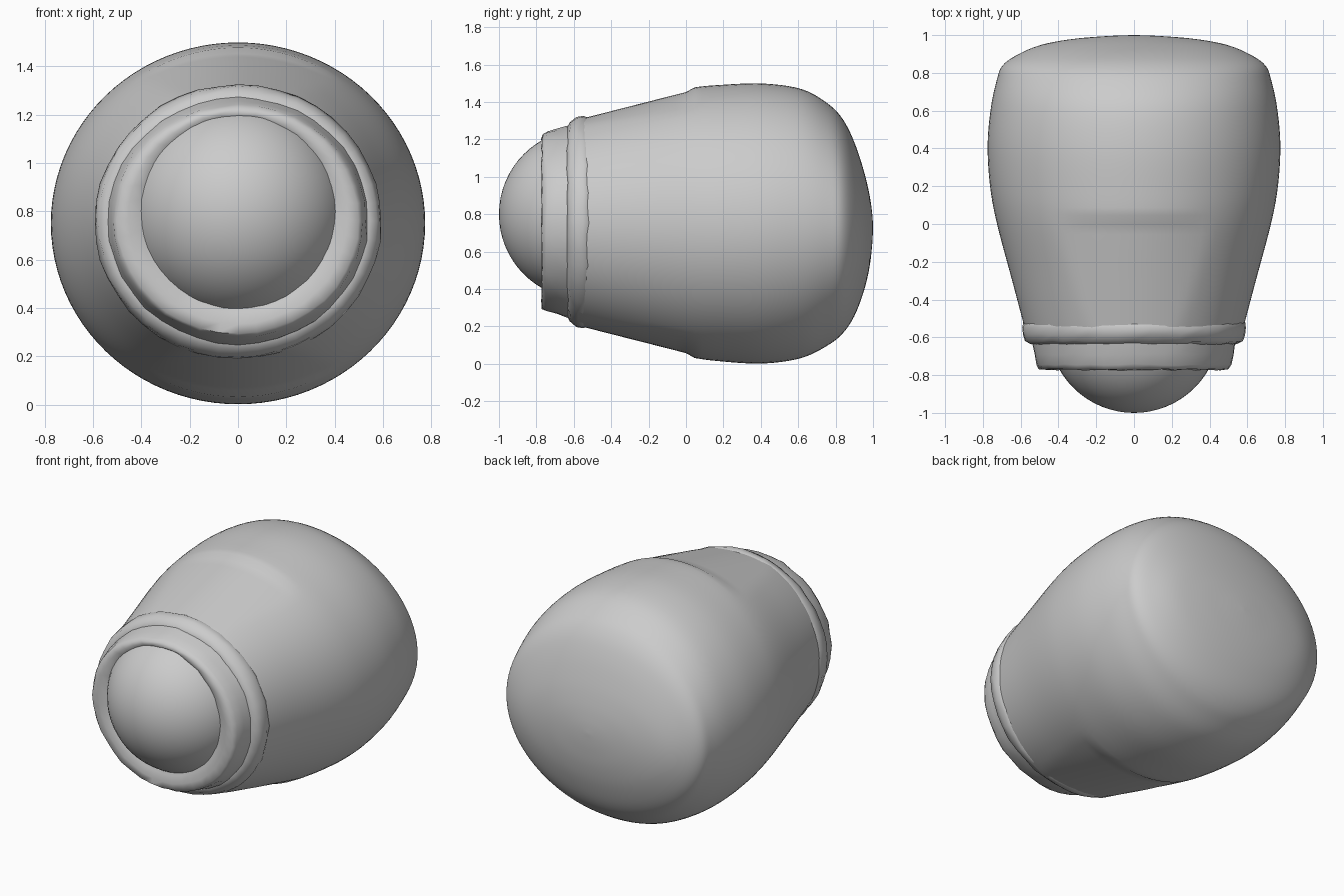
import bpy, bmesh, math, random
from mathutils import Vector

random.seed(4)
old = bpy.data.objects.get("Cube")
if old:
    bpy.data.objects.remove(old, do_unlink=True)

GREY = (0.6, 0.6, 0.6, 1)
mat = bpy.data.materials.new("plain grey")
mat.use_nodes = True
mat.diffuse_color = GREY
mat.node_tree.nodes["Principled BSDF"].inputs["Base Color"].default_value = GREY


def finish(bm, name, angle):
    bmesh.ops.recalc_face_normals(bm, faces=bm.faces)
    mesh = bpy.data.meshes.new(name)
    bm.to_mesh(mesh)
    bm.free()
    obj = bpy.data.objects.new(name, mesh)
    bpy.context.collection.objects.link(obj)
    mesh.materials.append(mat)
    bpy.ops.object.select_all(action='DESELECT')
    obj.select_set(True)
    bpy.context.view_layer.objects.active = obj
    bpy.ops.object.shade_smooth_by_angle(angle=math.radians(angle))
    return obj


def loft(name, sections, sides, angle=40, wobble=0.0, shape=None):
    """Skin ellipses given as (y, half width, half height, centre z)."""
    bm = bmesh.new()
    rings = []
    for y, rx, rz, cz in sections:
        ring = []
        for i in range(sides):
            a = math.tau * i / sides
            s = 1 + random.uniform(-wobble, wobble)
            p = Vector((rx * s * math.cos(a), y + random.uniform(-wobble, wobble) * 0.6,
                        rz * s * math.sin(a)))
            if shape:
                p = shape(p)
            p.z += cz
            ring.append(bm.verts.new(p))
        rings.append(ring)
    for a, b in zip(rings, rings[1:]):
        for i in range(sides):
            j = (i + 1) % sides
            bm.faces.new((a[i], a[j], b[j], b[i]))
    bm.faces.new(rings[0])
    bm.faces.new(rings[-1])
    return finish(bm, name, angle)


def smooth_path(points, steps):
    """Catmull-Rom interpolation through the section list."""
    pts = [Vector(p) for p in points]
    pts = [pts[0]] + pts + [pts[-1]]
    out = []
    for a, b, c, d in zip(pts, pts[1:], pts[2:], pts[3:]):
        for k in range(steps):
            t = k / steps
            out.append(0.5 * (2 * b + (c - a) * t + (2 * a - 5 * b + 4 * c - d) * t ** 2
                              + (3 * b - a - 3 * c + d) * t ** 3))
    return out + [pts[-1]]


# Rounded bulb body with shallow flattened panels above and below the neck
def flatten_panels(p):
    if p.y < 0.02:
        limit = 0.703 + 0.255 * (p.y - 0.02) - 0.64 * p.x ** 2
        if abs(p.z) > limit:
            p.z = math.copysign(limit, p.z)
    return p


body = [(-0.58, 0.57, 0.56, 0.755), (-0.5, 0.592, 0.585, 0.755), (-0.3, 0.645, 0.64, 0.755),
        (0, 0.725, 0.715, 0.755), (0.2, 0.762, 0.74, 0.752), (0.42, 0.775, 0.748, 0.75),
        (0.62, 0.757, 0.718, 0.75), (0.76, 0.727, 0.645, 0.745), (0.84, 0.695, 0.57, 0.735),
        (0.9, 0.61, 0.465, 0.72), (0.95, 0.485, 0.325, 0.71), (0.98, 0.32, 0.2, 0.71),
        (0.995, 0.14, 0.09, 0.72), (1.0, 0.005, 0.005, 0.73)]
loft("body", smooth_path(body, 5), 96, 50, 0, flatten_panels)

# Raised, slightly crumpled ring around the neck
ring = [(-0.50, 0.565, 0.54, 0.757), (-0.525, 0.587, 0.557, 0.757), (-0.55, 0.595, 0.567, 0.757),
        (-0.585, 0.588, 0.56, 0.757), (-0.62, 0.576, 0.535, 0.76), (-0.635, 0.545, 0.505, 0.76)]
loft("neck_ring", ring, 44, 60, 0.006)

# Tapered collar with a hollowed front face
collar = [(-0.60, 0.545, 0.515, 0.76), (-0.64, 0.538, 0.51, 0.76), (-0.69, 0.528, 0.495, 0.76),
          (-0.745, 0.517, 0.48, 0.76), (-0.768, 0.5, 0.465, 0.76), (-0.772, 0.455, 0.435, 0.77),
          (-0.762, 0.41, 0.405, 0.785), (-0.74, 0.37, 0.37, 0.8)]
loft("collar", collar, 40, 60, 0.007)

# Front dome
bm = bmesh.new()
bmesh.ops.create_uvsphere(bm, u_segments=48, v_segments=32, radius=0.455)
for v in bm.verts:
    v.co = Vector((v.co.x, -0.545 - v.co.z, 0.8 + v.co.y))
bmesh.ops.bisect_plane(bm, geom=bm.verts[:] + bm.edges[:] + bm.faces[:],
                       plane_co=(0, -0.7, 0), plane_no=(0, 1, 0), clear_outer=True)
finish(bm, "front_dome", 60)
